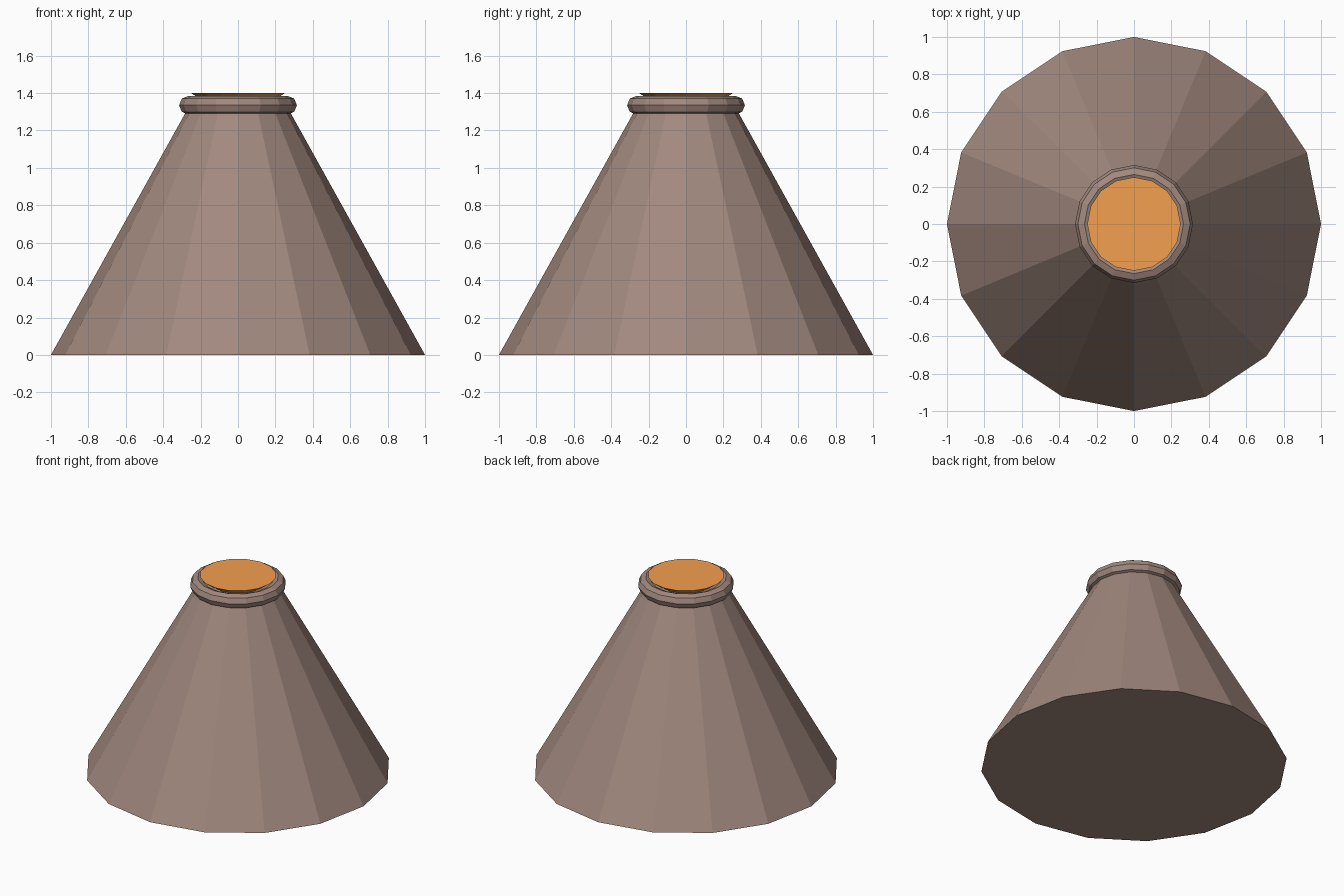
import bpy

if "Cube" in bpy.data.objects:
    bpy.data.objects.remove(bpy.data.objects["Cube"])

SIDES = 16


def material(name, rgb):
    mat = bpy.data.materials.new(name)
    mat.diffuse_color = (*rgb, 1)
    mat.use_nodes = True
    mat.node_tree.nodes["Principled BSDF"].inputs["Base Color"].default_value = mat.diffuse_color
    return mat


def finish(name, mat):
    obj = bpy.context.object
    obj.name = name
    obj.data.materials.append(mat)
    bpy.ops.object.shade_flat()


def frustum(name, r_bottom, r_top, z0, z1, mat):
    bpy.ops.mesh.primitive_cone_add(vertices=SIDES, radius1=r_bottom, radius2=r_top,
                                    depth=z1 - z0, location=(0, 0, (z0 + z1) / 2))
    finish(name, mat)


rock = material("rock", (0.36, 0.25, 0.21))
lava = material("lava", (0.9, 0.35, 0.08))

# Mountain slope
frustum("mountain", 1.0, 0.25, 0.0, 1.35, rock)

# Rounded crater rim
bpy.ops.mesh.primitive_torus_add(major_segments=SIDES, minor_segments=8,
                                 major_radius=0.265, minor_radius=0.05,
                                 location=(0, 0, 1.335))
finish("crater_rim", rock)

# Lava plug, flaring to a flat surface
frustum("lava", 0.18, 0.25, 1.35, 1.40, lava)
